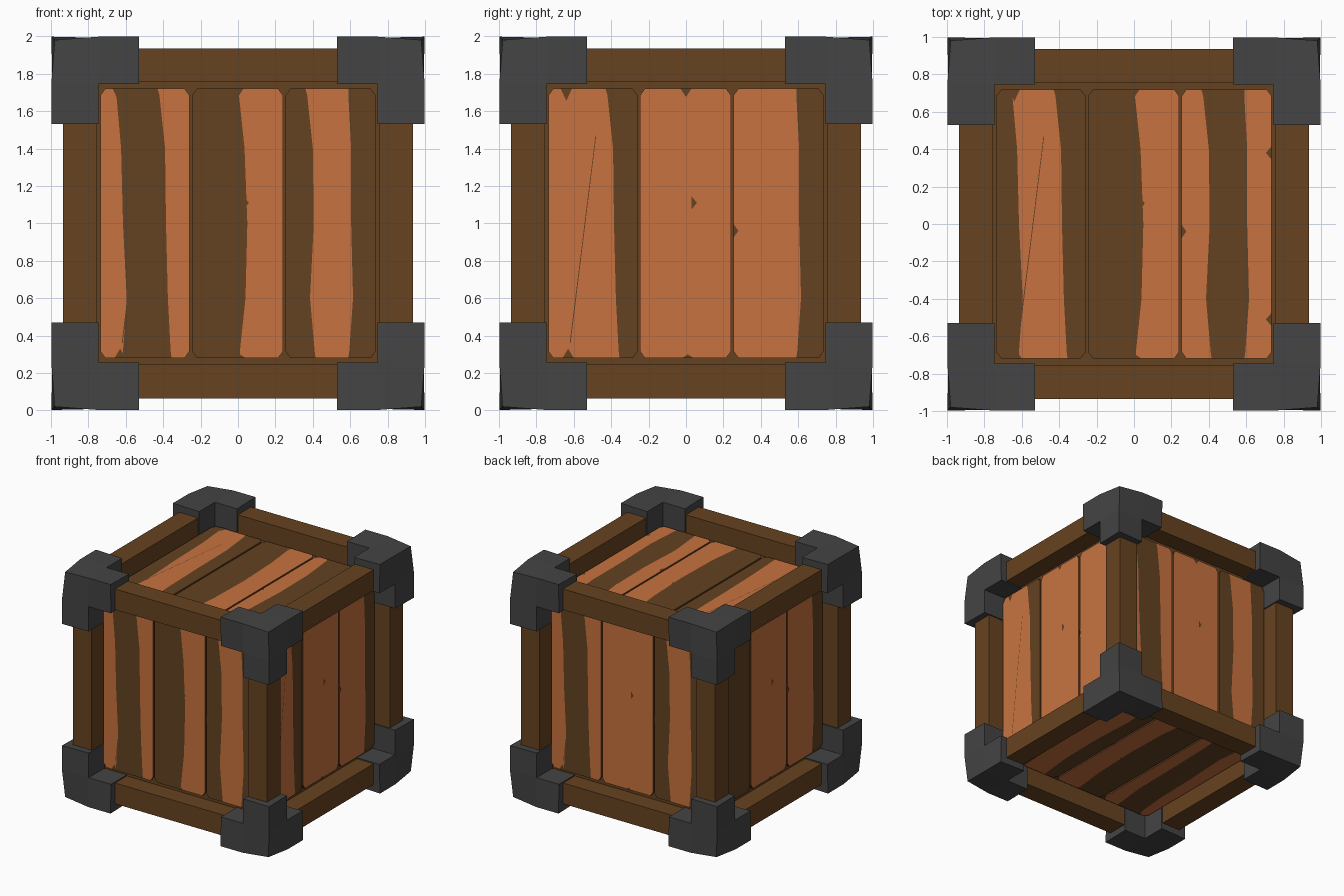
import bpy, bmesh
from math import pi
from itertools import product
from mathutils import Matrix, Vector

if "Cube" in bpy.data.objects:
    bpy.data.objects.remove(bpy.data.objects["Cube"])

CENTRE = Matrix.Translation((0, 0, 1))


def material(name, rgb):
    m = bpy.data.materials.new(name)
    m.use_nodes = True
    m.diffuse_color = (*rgb, 1)
    bsdf = next(n for n in m.node_tree.nodes if n.type == "BSDF_PRINCIPLED")
    bsdf.inputs["Base Color"].default_value = (*rgb, 1)
    return m


FRAME = material("frame_brown", (0.136, 0.056, 0.0144))
DARK = material("dark_wood", (0.125, 0.054, 0.0155))
ORANGE = material("orange_wood", (0.578, 0.171, 0.05))
METAL = material("dark_metal", (0.058, 0.058, 0.058))


def finish(bm, name, mats, matrix=CENTRE):
    mesh = bpy.data.meshes.new(name)
    bm.to_mesh(mesh)
    bm.free()
    for m in mats:
        mesh.materials.append(m)
    mesh.transform(matrix)
    obj = bpy.data.objects.new(name, mesh)
    bpy.context.scene.collection.objects.link(obj)


def box(name, centre, size, mat):
    bm = bmesh.new()
    bmesh.ops.create_cube(bm, size=1)
    bmesh.ops.scale(bm, vec=size, verts=bm.verts)
    bmesh.ops.translate(bm, vec=centre, verts=bm.verts)
    finish(bm, name, [mat])


# Core behind the planks, seen only in the gaps
box("inner_core", (0, 0, 0), (1.55, 1.55, 1.55), DARK)

# Twelve frame beams
INNER, OUTER = 0.755, 0.936
for axis, label in enumerate(("cross", "depth", "upright")):
    for a, b in product((-1, 1), repeat=2):
        mid, width = (INNER + OUTER) / 2, OUTER - INNER
        centre, size = [a * mid, b * mid], [width, width]
        centre.insert(axis, 0)
        size.insert(axis, 1.84)
        box(f"{label}_beam", centre, size, FRAME)


# Corner brackets: three short arms meeting in a slightly pulled-in corner
def bracket(signs):
    bm = bmesh.new()
    grid = (0.53, 0.745, 0.992)
    cells = {c for c in product((0, 1), repeat=3) if sum(c) >= 2}
    for cell in cells:
        for axis, side in product(range(3), (0, 1)):
            near = list(cell)
            near[axis] += 2 * side - 1
            if tuple(near) in cells:
                continue
            corners = []
            for p, q in ((0, 0), (1, 0), (1, 1), (0, 1)):
                step = [p, q]
                step.insert(axis, side)
                corners.append(bm.verts.new([grid[c + s] for c, s in zip(cell, step)]))
            bm.faces.new(corners)
    bmesh.ops.remove_doubles(bm, verts=bm.verts, dist=0.0001)
    for v in bm.verts:
        high = [c > 0.9 for c in v.co]
        if all(high):
            v.co = Vector((0.98, 0.98, 0.98))
        elif sum(high) == 2:
            v.co = [0.998 if h else c for c, h in zip(v.co, high)]
    bmesh.ops.scale(bm, vec=signs, verts=bm.verts)
    bmesh.ops.recalc_face_normals(bm, faces=bm.faces)
    finish(bm, "corner_bracket", [METAL])


for signs in product((-1, 1), repeat=3):
    bracket(signs)

# Plank panels: three planks each, split into wavy grain bands
ROWS = (-0.72, -0.685, -0.4, 0, 0.4, 0.685, 0.72)
GRAIN = {
    "A": (-0.62, -0.615, -0.595, -0.615, -0.625, -0.65, -0.64),
    "B": (-0.355, -0.36, -0.375, -0.385, -0.39, -0.42, -0.43),
    "C": (0.01, 0.01, 0.04, 0.05, 0.035, 0.005, -0.015),
    "D": (0.415, 0.41, 0.385, 0.405, 0.4, 0.37, 0.36),
    "E": (0.59, 0.595, 0.615, 0.605, 0.605, 0.59, 0.59),
}
PLANKS = ((-0.735, "AB", -0.26), (-0.245, "C", 0.24), (0.255, "DE", 0.735))
SIDE_CHIPS = ((0.03, 1.1, 0.028), (0.255, 0.95, 0.025),
              (0.735, 1.37, -0.03), (0.735, 0.48, -0.03))
END_CHIPS = ((-0.64, 1.71, -0.065), (0, 1.71, -0.045),
             (-0.63, 0.27, 0.05), (0.01, 0.27, 0.02))
CRACK = ((-0.622, 0.35), (-0.617, 0.35), (-0.48, 1.46), (-0.484, 1.46))


def panel(name, colours, rotation):
    bm = bmesh.new()
    for (left, grain, right), bands in zip(PLANKS, colours.split()):
        clip = [0.025 if r in (0, len(ROWS) - 1) else 0 for r in range(len(ROWS))]
        lines = [[left + c for c in clip]] + [GRAIN[g] for g in grain]
        lines.append([right - c for c in clip])
        verts = [[bm.verts.new((u, -0.8, v)) for u, v in zip(line, ROWS)] for line in lines]
        for lo, hi, band in zip(verts, verts[1:], bands):
            for r in range(len(ROWS) - 1):
                face = bm.faces.new((lo[r], hi[r], hi[r + 1], lo[r + 1]))
                face.material_index = int(band == "O")
    # plank sides
    rim = [e for e in bm.edges if e.is_boundary]
    made = bmesh.ops.extrude_edge_only(bm, edges=rim)["geom"]
    bmesh.ops.translate(bm, vec=(0, 0.03, 0),
                        verts=[g for g in made if isinstance(g, bmesh.types.BMVert)])
    for g in made:
        if isinstance(g, bmesh.types.BMFace):
            g.material_index = 0
    bmesh.ops.recalc_face_normals(bm, faces=bm.faces)
    # chips and the long crack
    marks = [((u, v - 0.035), (u + w, v), (u, v + 0.035)) for u, v, w in SIDE_CHIPS]
    marks += [((u - 0.03, v), (u + 0.03, v), (u, v + h)) for u, v, h in END_CHIPS]
    marks.append(CRACK)
    for points in marks:
        face = bm.faces.new([bm.verts.new((u, -0.803, v - 1 + 0.01)) for u, v in points])
        face.normal_update()
        if face.normal.y > 0:
            face.normal_flip()
    finish(bm, name, [DARK, ORANGE], CENTRE @ rotation)


def turn(angle, axis):
    return Matrix.Rotation(angle, 4, axis)


panel("front_planks", "ODO DO DOD", turn(0, "Z"))
panel("left_planks", "OOD OO OOD", turn(pi / 2, "Z"))
panel("back_planks", "ODO OO DOD", turn(pi, "Z"))
panel("right_planks", "ODD OO OOD", turn(-pi / 2, "Z"))
panel("top_planks", "DOD DO ODO", turn(-pi / 2, "X"))
panel("bottom_planks", "ODO DO DOD", turn(pi / 2, "X"))
